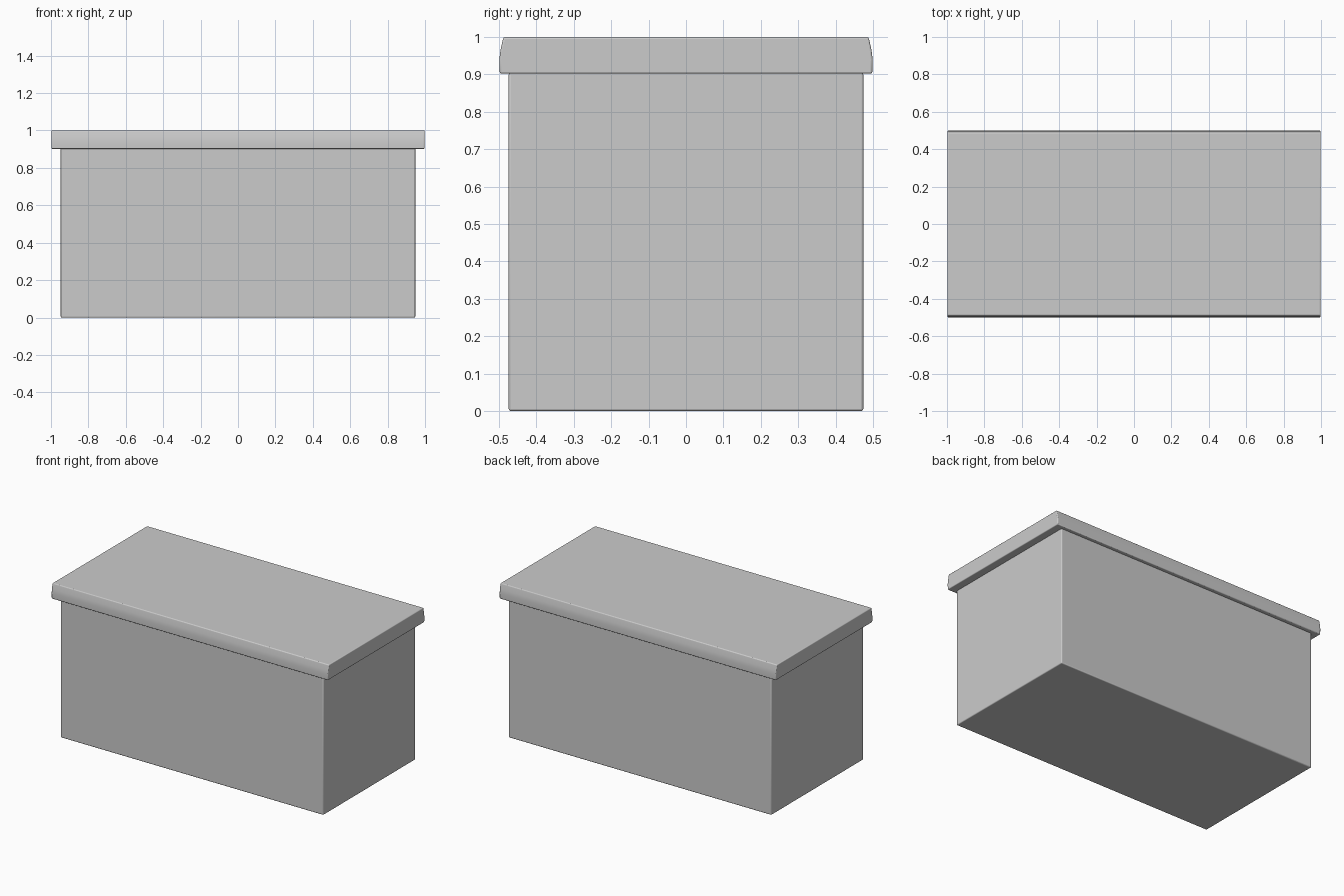
import bpy, bmesh

if "Cube" in bpy.data.objects:
    bpy.data.objects.remove(bpy.data.objects["Cube"])


def finish(name, bm, bevel):
    """Turn a bmesh into a softly bevelled object."""
    bmesh.ops.recalc_face_normals(bm, faces=bm.faces)
    mesh = bpy.data.meshes.new(name)
    bm.to_mesh(mesh)
    bm.free()
    obj = bpy.data.objects.new(name, mesh)
    bpy.context.collection.objects.link(obj)
    mod = obj.modifiers.new("soft_edges", "BEVEL")
    mod.width = bevel
    mod.segments = 3
    mod.limit_method = 'ANGLE'
    mod.angle_limit = 0.6
    bpy.context.view_layer.objects.active = obj
    obj.select_set(True)
    bpy.ops.object.shade_smooth_by_angle(angle=0.6)
    obj.select_set(False)
    return obj


# Chest body
bm = bmesh.new()
bmesh.ops.create_cube(bm, size=1)
bmesh.ops.scale(bm, vec=(1.896, 0.948, 0.905), verts=bm.verts)
bmesh.ops.translate(bm, vec=(0, 0, 0.4525), verts=bm.verts)
finish("chest_body", bm, 0.006)

# Overhanging lid: side profile leaning inwards at the top, extruded along x
half = [(0.498, 0.902), (0.499, 0.94), (0.496, 0.965), (0.488, 1.0)]
profile = half + [(-y, z) for y, z in reversed(half)]
bm = bmesh.new()
face = bm.faces.new([bm.verts.new((-0.998, y, z)) for y, z in profile])
ext = bmesh.ops.extrude_face_region(bm, geom=[face])
moved = [g for g in ext["geom"] if isinstance(g, bmesh.types.BMVert)]
bmesh.ops.translate(bm, vec=(1.996, 0, 0), verts=moved)
finish("chest_lid", bm, 0.005)
